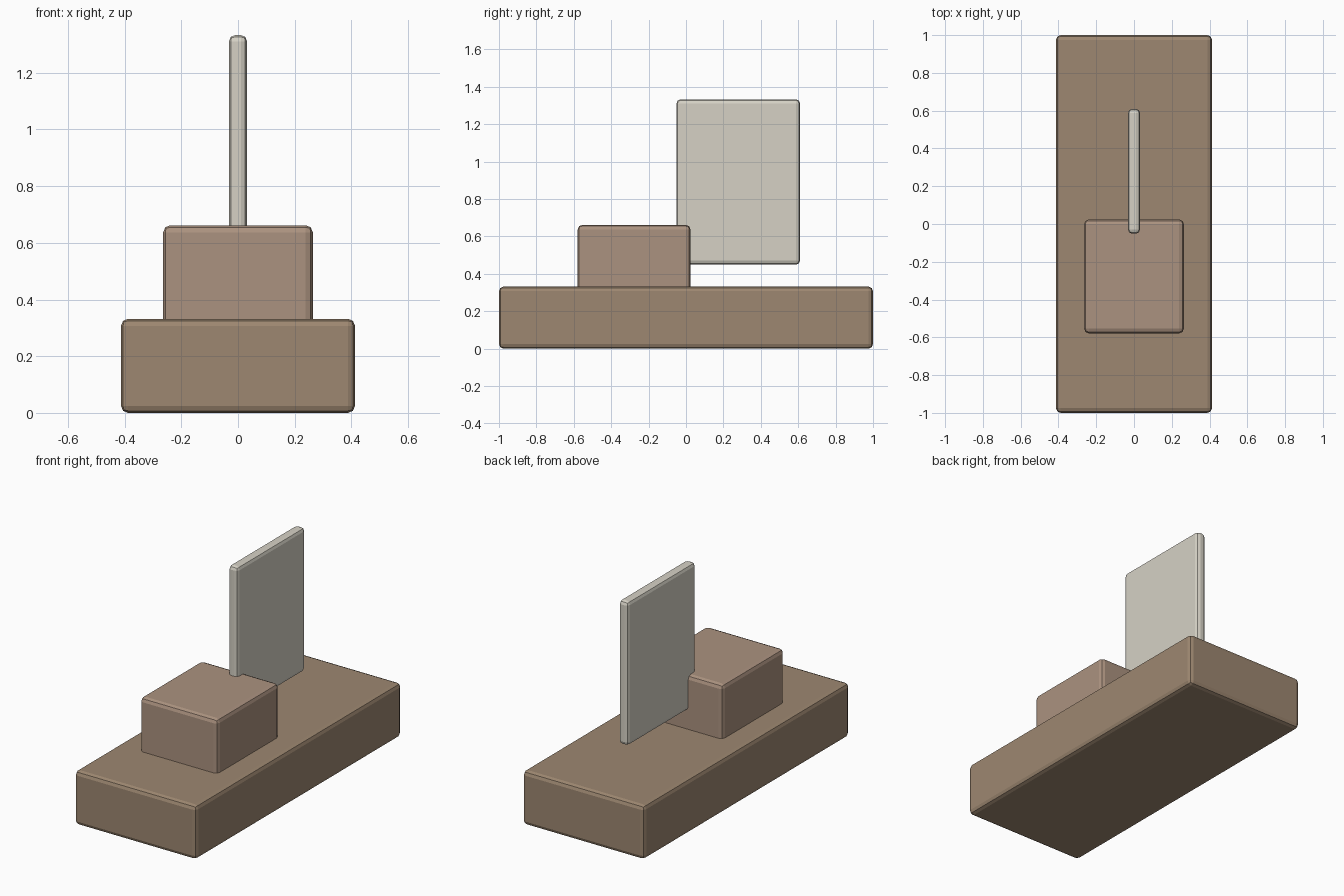
import bpy
import bmesh
from mathutils import Vector

if "Cube" in bpy.data.objects:
    bpy.data.objects.remove(bpy.data.objects["Cube"])


def block(name, lo, hi, color, bevel=0.025):
    """Bevelled box spanning the corners lo..hi."""
    lo, hi = Vector(lo), Vector(hi)
    size, mid = hi - lo, (lo + hi) / 2
    bm = bmesh.new()
    bmesh.ops.create_cube(bm, size=1)
    for v in bm.verts:
        v.co = Vector(a * b for a, b in zip(v.co, size))
    mesh = bpy.data.meshes.new(name)
    bm.to_mesh(mesh)
    bm.free()
    obj = bpy.data.objects.new(name, mesh)
    obj.location = mid
    bpy.context.collection.objects.link(obj)
    mod = obj.modifiers.new("rounded_edges", "BEVEL")
    mod.width = bevel
    mod.segments = 2
    mat = bpy.data.materials.new(name + "_colour")
    mat.diffuse_color = (*color, 1)
    mat.use_nodes = True
    mat.node_tree.nodes["Principled BSDF"].inputs["Base Color"].default_value = mat.diffuse_color
    mesh.materials.append(mat)
    return obj


# Long low base
block("base_slab", (-0.413, -1, 0), (0.413, 1, 0.332), (0.34, 0.245, 0.165))
# Block sunk slightly into the base
block("middle_block", (-0.264, -0.579, 0.29), (0.264, 0.024, 0.662), (0.41, 0.29, 0.215))
# Thin upright plate, held by the back of the block
block("upright_plate", (-0.032, -0.051, 0.449), (0.032, 0.61, 1.333), (0.67, 0.64, 0.56), 0.022)
